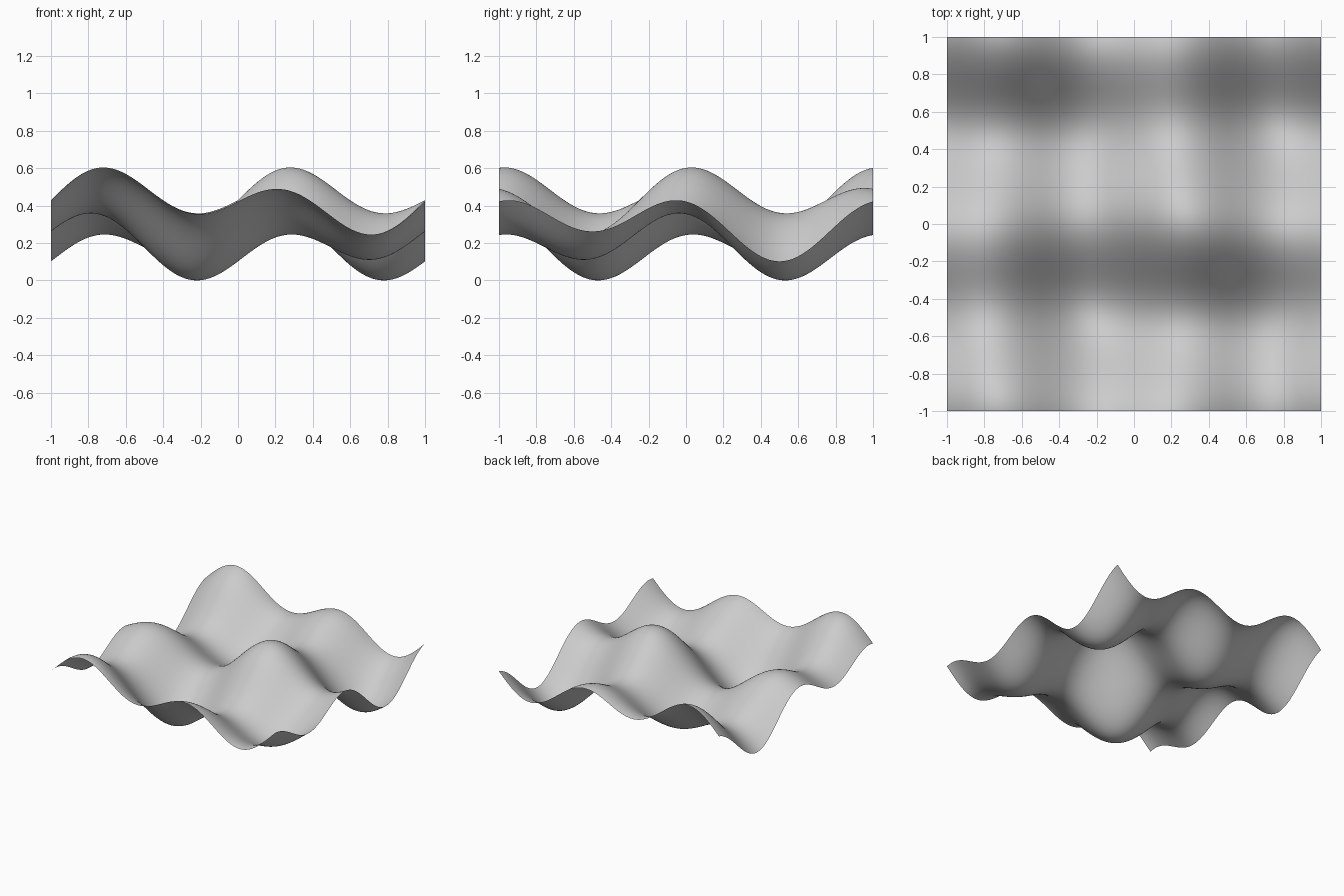
import bpy, bmesh
from math import sin, cos, pi

if "Cube" in bpy.data.objects:
    bpy.data.objects.remove(bpy.data.objects["Cube"])

N = 128  # grid resolution


def height(x, y):
    # two crossing ripples plus a broad diagonal swell
    return 0.12 * sin(2 * pi * x) + 0.12 * cos(2 * pi * y) + 0.08 * sin(pi * (x + y))


# Thin open sheet, 2 x 2 units
bm = bmesh.new()
bmesh.ops.create_grid(bm, x_segments=N, y_segments=N, size=1.0)
for v in bm.verts:
    v.co.z = height(v.co.x, v.co.y)

# Rest the lowest point on the ground
low = min(v.co.z for v in bm.verts)
for v in bm.verts:
    v.co.z -= low
for f in bm.faces:
    f.smooth = True

mesh = bpy.data.meshes.new("wavy_surface")
bm.to_mesh(mesh)
bm.free()
bpy.context.collection.objects.link(bpy.data.objects.new("wavy_surface", mesh))
